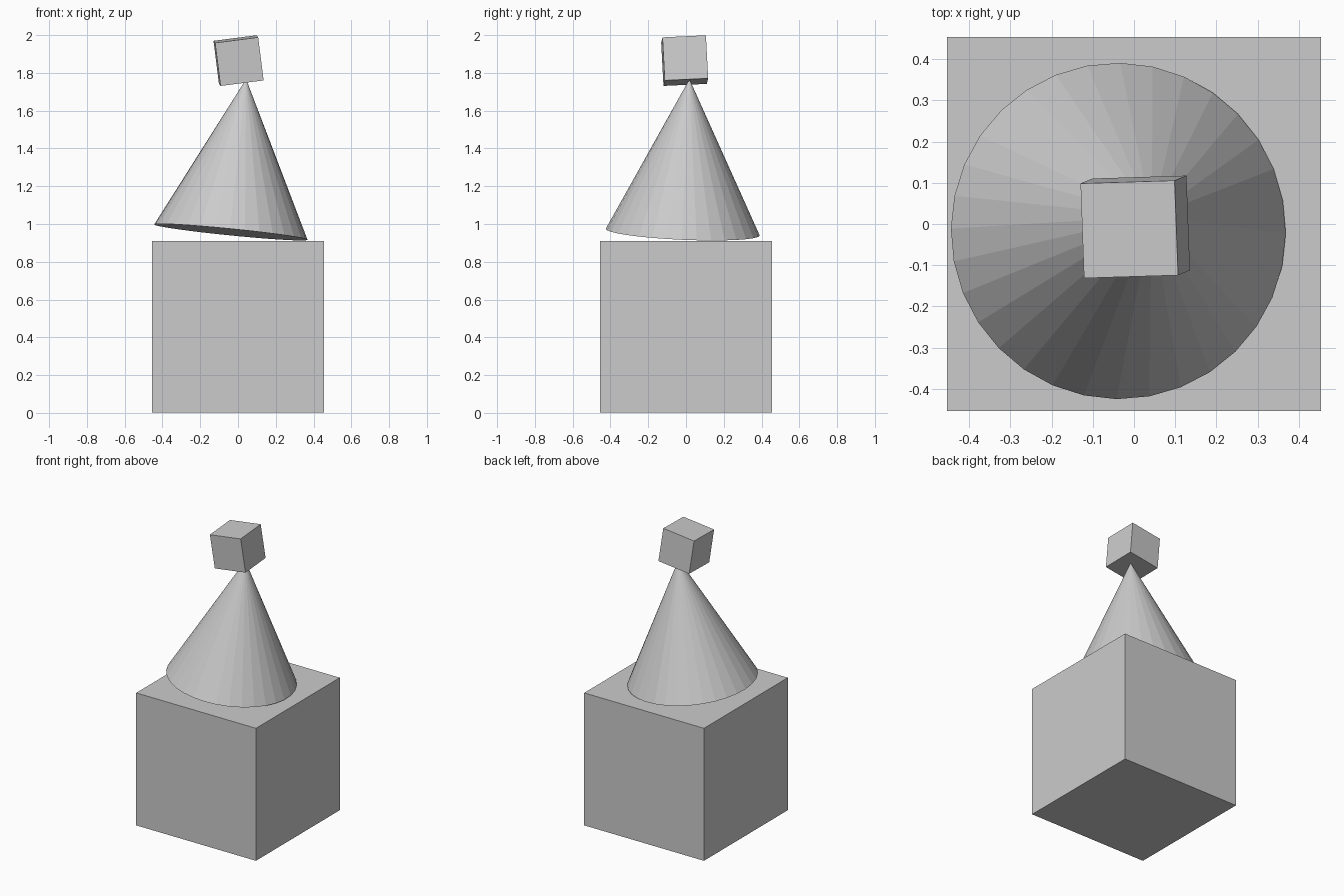
import bpy
from mathutils import Matrix, Vector

if "Cube" in bpy.data.objects:
    bpy.data.objects.remove(bpy.data.objects["Cube"])


def place(name, origin, z_axis, x_hint):
    """Name the active object and orient it by its local z axis and a rough x axis."""
    obj = bpy.context.object
    obj.name = name
    z = Vector(z_axis).normalized()
    y = z.cross(Vector(x_hint)).normalized()
    x = y.cross(z)
    rot = Matrix((x, y, z)).transposed().to_4x4()
    obj.matrix_world = Matrix.Translation(origin) @ rot
    return obj


# large base block, standing square on the ground
bpy.ops.mesh.primitive_cube_add(size=0.908)
place("base_block", (0, 0, 0.455), (0, 0, 1), (1, 0, 0))

# slightly tipped cone, resting on the edge of its base
RADIUS, HEIGHT = 0.408, 0.815
axis = Vector((0.099, 0.043, 0.99)).normalized()
base_centre = Vector((-0.038, -0.017, 0.957))
bpy.ops.mesh.primitive_cone_add(vertices=32, radius1=RADIUS, radius2=0, depth=HEIGHT)
place("middle_cone", base_centre + axis * HEIGHT / 2, axis, (1, -0.015, -0.1))

# small tilted block balanced on the tip
bpy.ops.mesh.primitive_cube_add(size=0.23)
place("top_block", (0.003, -0.007, 1.865), (-0.029, -0.012, 0.229), (0.227, 0.007, 0.03))
